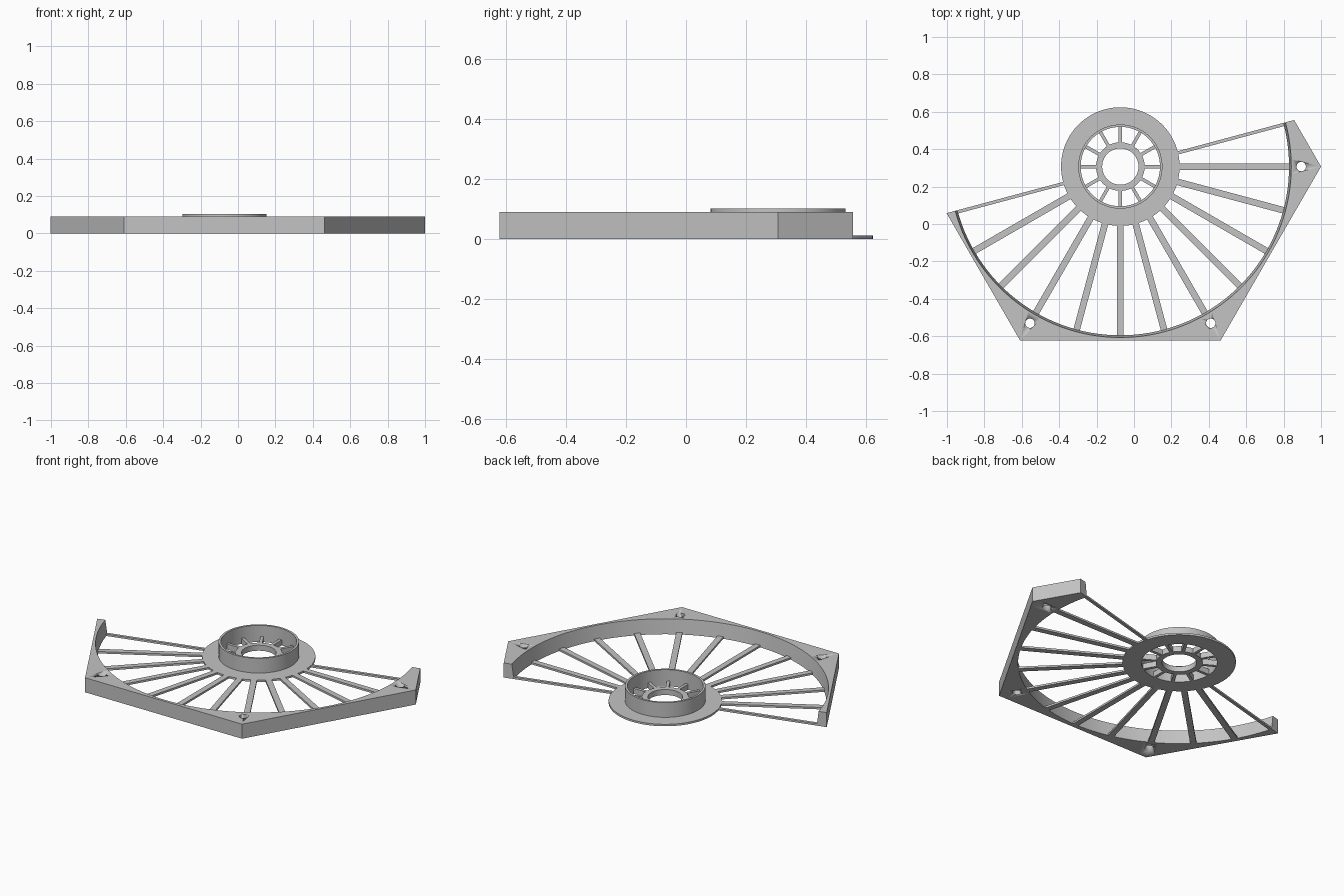
import bpy, bmesh, math
from mathutils import Vector, Matrix

if "Cube" in bpy.data.objects:
    bpy.data.objects.remove(bpy.data.objects["Cube"])

CX, CY = -0.073, 0.307          # hub axis
HEX = 1.073                     # hexagon circumradius
APO = HEX * math.cos(math.pi / 6)
FRAME_H, PLATE_H, COLLAR_H, FIN_H = 0.09, 0.012, 0.103, 0.034
rad = math.radians

grey = bpy.data.materials.new("grey plastic")
grey.diffuse_color = (0.55, 0.55, 0.55, 1)
grey.use_nodes = True
grey.node_tree.nodes["Principled BSDF"].inputs["Base Color"].default_value = grey.diffuse_color


def finish(bm, name, smooth=True):
    bmesh.ops.recalc_face_normals(bm, faces=bm.faces)
    me = bpy.data.meshes.new(name)
    bm.to_mesh(me)
    bm.free()
    me.materials.append(grey)
    ob = bpy.data.objects.new(name, me)
    bpy.context.collection.objects.link(ob)
    bpy.ops.object.select_all(action='DESELECT')
    ob.select_set(True)
    bpy.context.view_layer.objects.active = ob
    if smooth:
        bpy.ops.object.shade_smooth_by_angle(angle=rad(30))
    return ob


def polar(r, a, z):
    return Vector((CX + r * math.cos(a), CY + r * math.sin(a), z))


def sweep(name, angles, section, closed):
    """Sweep a four-point section (a function of the angle) about the hub axis."""
    bm = bmesh.new()
    loops = [[bm.verts.new(polar(r, a, z)) for r, z in section(a)] for a in angles]
    n = len(loops)
    for i in range(n if closed else n - 1):
        p, q = loops[i], loops[(i + 1) % n]
        for k in range(4):
            bm.faces.new((p[k], p[(k + 1) % 4], q[(k + 1) % 4], q[k]))
    if not closed:
        bm.faces.new(loops[0])
        bm.faces.new(loops[-1])
    return finish(bm, name)


def ring(name, r0, r1, z0, z1):
    angles = [math.tau * i / 96 for i in range(96)]
    return sweep(name, angles, lambda a: ((r0, z0), (r1, z0), (r1, z1), (r0, z1)), True)


def bar(name, a, r0, r1, side0, side1, h):
    """Straight radial bar between two sideways offsets."""
    bm = bmesh.new()
    bmesh.ops.create_cube(bm, size=1)
    for v in bm.verts:
        v.co = Vector((r1 if v.co.x > 0 else r0,
                       side1 if v.co.y > 0 else side0,
                       h if v.co.z > 0 else 0))
    bm.transform(Matrix.Translation((CX, CY, 0)) @ Matrix.Rotation(a, 4, 'Z'))
    return finish(bm, name, False)


# Half-hexagon frame with a slightly flared round inside wall
def frame_section(a):
    off = (a % rad(60)) - rad(30)
    out = APO / math.cos(off)
    return ((0.902, 0), (out, 0), (out, FRAME_H), (0.914, FRAME_H))


frame = sweep("outer_frame", [rad(-165 + 2.5 * i) for i in range(73)], frame_section, False)

# Screw holes in the frame corners
for a in (0, -60, -120):
    bm = bmesh.new()
    bmesh.ops.create_cone(bm, cap_ends=True, segments=32, radius1=0.025, radius2=0.025,
                          depth=0.3, matrix=Matrix.Translation(polar(0.967, rad(a), 0.045)))
    cutter = finish(bm, "hole_cutter")
    cutter.hide_render = True
    bpy.context.view_layer.objects.active = frame
    mod = frame.modifiers.new("hole", 'BOOLEAN')
    mod.object = cutter
    mod.solver = 'EXACT'
    bpy.ops.object.modifier_apply(modifier=mod.name)
    bpy.data.objects.remove(cutter)

# Long spokes; the two end ones are cut in half lengthwise
W = 0.0175
for i in range(13):
    bar("spoke", rad(-165 + 15 * i), 0.31, 0.906,
        0 if i == 0 else -W, 0 if i == 12 else W, PLATE_H)

# Hub: flange, raised collar, centre ring and short fins
ring("hub_flange", 0.212, 0.317, 0, PLATE_H)
ring("hub_collar", 0.212, 0.225, PLATE_H, COLLAR_H)
ring("centre_ring", 0.097, 0.13, 0, FIN_H)
for i in range(12):
    bar("hub_fin", rad(30 * i), 0.127, 0.215, -0.009, 0.009, FIN_H)
